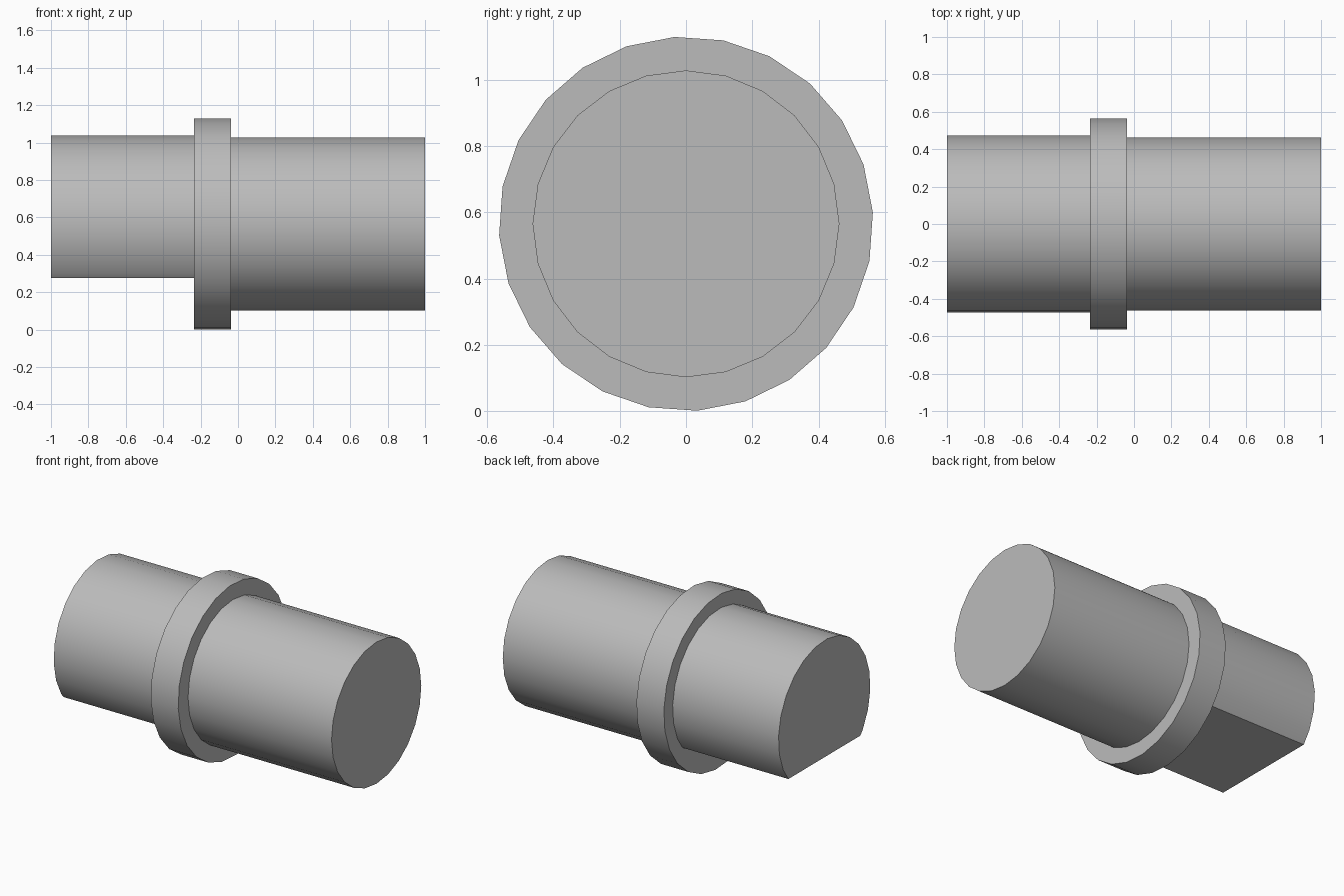
import bpy, bmesh, math
from mathutils import Matrix, Vector

cube = bpy.data.objects.get("Cube")
if cube:
    bpy.data.objects.remove(cube, do_unlink=True)

AXIS_Z = 0.565
SIDES = 24

grey = bpy.data.materials.new("plain grey")
grey.use_nodes = True
colour = (0.5, 0.5, 0.5, 1)
grey.diffuse_color = colour
grey.node_tree.nodes["Principled BSDF"].inputs["Base Color"].default_value = colour


def round_bar(name, x0, x1, radius, phase=0.0, flat_z=None):
    """Cylinder along x, optionally milled flat below flat_z."""
    bm = bmesh.new()
    place = (Matrix.Translation(((x0 + x1) / 2, 0, AXIS_Z))
             @ Matrix.Rotation(math.radians(phase), 4, 'X')
             @ Matrix.Rotation(math.radians(90), 4, 'Y'))
    bmesh.ops.create_cone(bm, cap_ends=True, segments=SIDES, radius1=radius,
                          radius2=radius, depth=x1 - x0, matrix=place)
    if flat_z is not None:
        cut = bmesh.ops.bisect_plane(
            bm, geom=bm.verts[:] + bm.edges[:] + bm.faces[:],
            plane_co=Vector((0, 0, flat_z)), plane_no=Vector((0, 0, 1)),
            clear_inner=True)
        rim = [e for e in cut["geom_cut"] if isinstance(e, bmesh.types.BMEdge)]
        bmesh.ops.holes_fill(bm, edges=rim, sides=0)
    bmesh.ops.recalc_face_normals(bm, faces=bm.faces)
    mesh = bpy.data.meshes.new(name)
    bm.to_mesh(mesh)
    bm.free()
    mesh.materials.append(grey)
    obj = bpy.data.objects.new(name, mesh)
    bpy.context.collection.objects.link(obj)
    # Smooth sides, sharp rims
    bpy.ops.object.select_all(action='DESELECT')
    obj.select_set(True)
    bpy.context.view_layer.objects.active = obj
    bpy.ops.object.shade_smooth_by_angle(angle=math.radians(30))
    return obj


# Shaft with a flat underside, locating collar, full round shaft
round_bar("flatted_shaft", -1.0, -0.235, 0.474, 3.5, flat_z=0.275)
round_bar("collar", -0.235, -0.037, 0.565, 3.5)
round_bar("round_shaft", -0.037, 1.0, 0.463)
